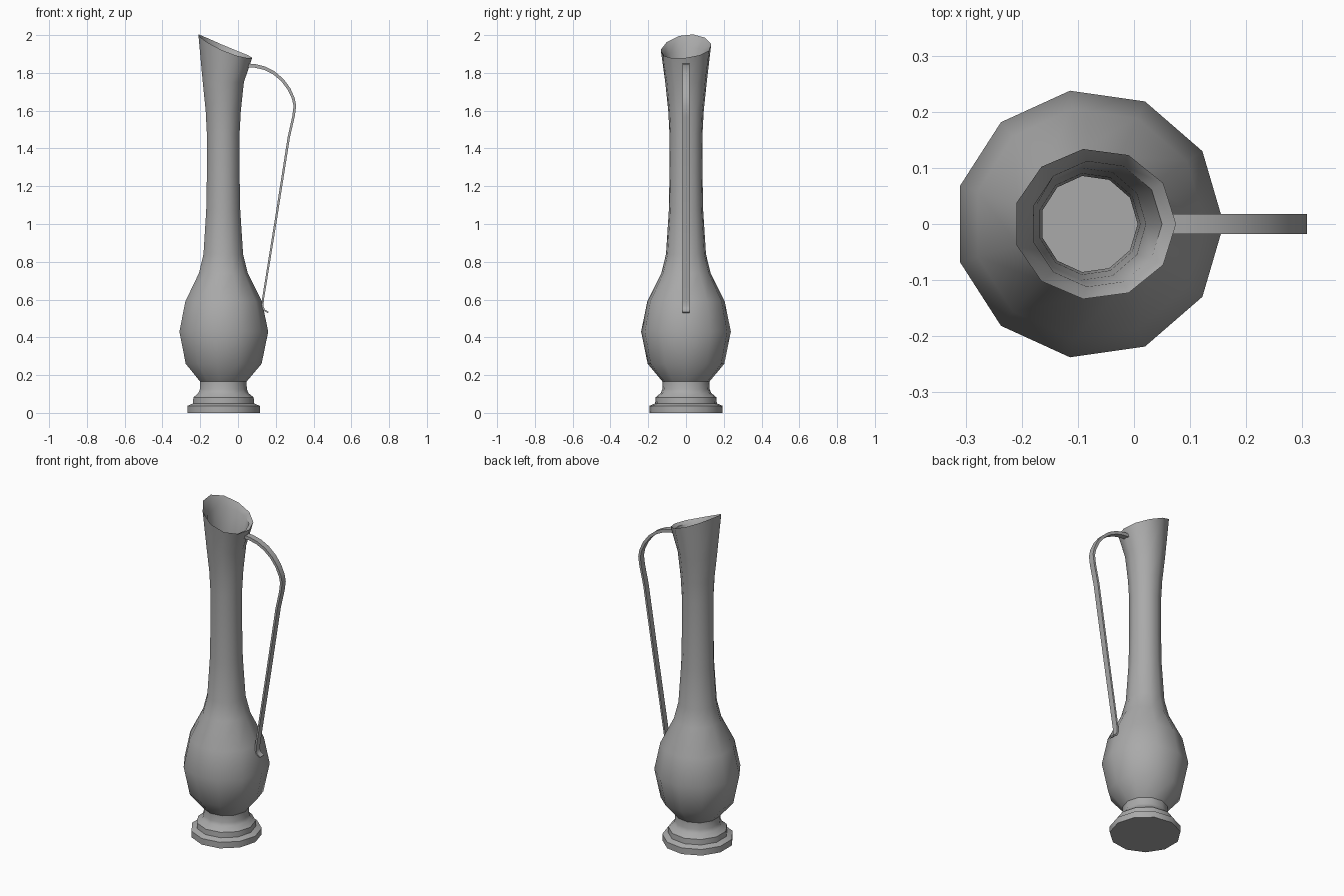
import bpy, bmesh, math
from mathutils import Vector

SIDES = 11
AXIS = -0.08

cube = bpy.data.objects.get("Cube")
if cube:
    bpy.data.objects.remove(cube)

metal = bpy.data.materials.new("plain grey")
metal.use_nodes = True
grey = (0.4, 0.4, 0.4, 1)
metal.diffuse_color = grey
metal.node_tree.nodes["Principled BSDF"].inputs["Base Color"].default_value = grey


def finish(bm, name, angle):
    bmesh.ops.recalc_face_normals(bm, faces=bm.faces)
    mesh = bpy.data.meshes.new(name)
    bm.to_mesh(mesh)
    bm.free()
    mesh.materials.append(metal)
    obj = bpy.data.objects.new(name, mesh)
    bpy.context.collection.objects.link(obj)
    bpy.ops.object.select_all(action="DESELECT")
    obj.select_set(True)
    bpy.context.view_layer.objects.active = obj
    bpy.ops.object.shade_smooth_by_angle(angle=math.radians(angle))


def bridge(bm, rings):
    for low, high in zip(rings, rings[1:]):
        n = len(low)
        for i in range(n):
            j = (i + 1) % n
            bm.faces.new((low[i], low[j], high[j], high[i]))
    bm.faces.new(rings[0])
    bm.faces.new(rings[-1])


def ring(bm, r, z, cx=AXIS, ry=None):
    """One polygon of the vessel; z may be a function of x and angle."""
    verts = []
    for i in range(SIDES):
        a = math.tau * i / SIDES
        x, y = cx + r * math.cos(a), (ry or r) * math.sin(a)
        verts.append(bm.verts.new((x, y, z(x, a) if callable(z) else z)))
    return verts


# Slanted pouring rim, high on the spout side and level near the handle
def rim_z(x, a):
    t = (0.075 - x) / 0.285
    return 1.88 + 0.07 * t + 0.05 * t * t + 0.015 * math.sin(a)


def lip_z(x, a):
    return rim_z(x, a) - 0.035 + 0.02 * math.cos(a)


# Vessel: stepped foot, round belly, long neck, then the inside wall
outside = [(0.196, 0), (0.196, 0.037), (0.165, 0.05), (0.163, 0.082),
           (0.135, 0.105), (0.127, 0.125), (0.125, 0.165),
           (0.205, 0.26), (0.24, 0.43), (0.207, 0.59), (0.132, 0.74),
           (0.107, 0.84), (0.092, 1.07), (0.0885, 1.25), (0.0885, 1.48),
           (0.095, 1.6), (0.111, 1.75)]
inside = [(0.101, 1.75), (0.091, 1.6), (0.0865, 1.48), (0.0865, 1.25),
          (0.089, 1.07), (0.102, 0.84), (0.127, 0.74), (0.2, 0.59),
          (0.232, 0.43), (0.198, 0.26), (0.12, 0.175)]
bm = bmesh.new()
rings = [ring(bm, r, z) for r, z in outside]
rings.append(ring(bm, 0.145, rim_z, -0.07, 0.135))
rings.append(ring(bm, 0.117, lip_z, -0.067, 0.113))
rings += [ring(bm, r, z) for r, z in inside]
bridge(bm, rings)
finish(bm, "pitcher_body", 40)

# Handle: flat strap swept along a curved path, with a small curl at the foot
path = [(0.045, 1.84), (0.09, 1.837), (0.14, 1.825), (0.19, 1.8), (0.235, 1.762),
        (0.27, 1.715), (0.293, 1.665), (0.301, 1.625), (0.294, 1.57),
        (0.269, 1.46), (0.2, 1.02), (0.132, 0.6), (0.13, 0.565),
        (0.138, 0.545), (0.16, 0.531)]
points = [Vector((x, 0, z)) for x, z in path]
bm = bmesh.new()
rings = []
for i, p in enumerate(points):
    along = (points[min(i + 1, len(points) - 1)] - points[max(i - 1, 0)]).normalized()
    out = Vector((-along.z, 0, along.x))
    half = 0.01 - 0.006 * i / (len(points) - 1)
    rings.append([bm.verts.new(p + out * half * s + Vector((0, 0.0175 * w, 0)))
                  for s, w in ((1, 1), (1, -1), (-1, -1), (-1, 1))])
bridge(bm, rings)
finish(bm, "handle", 40)
